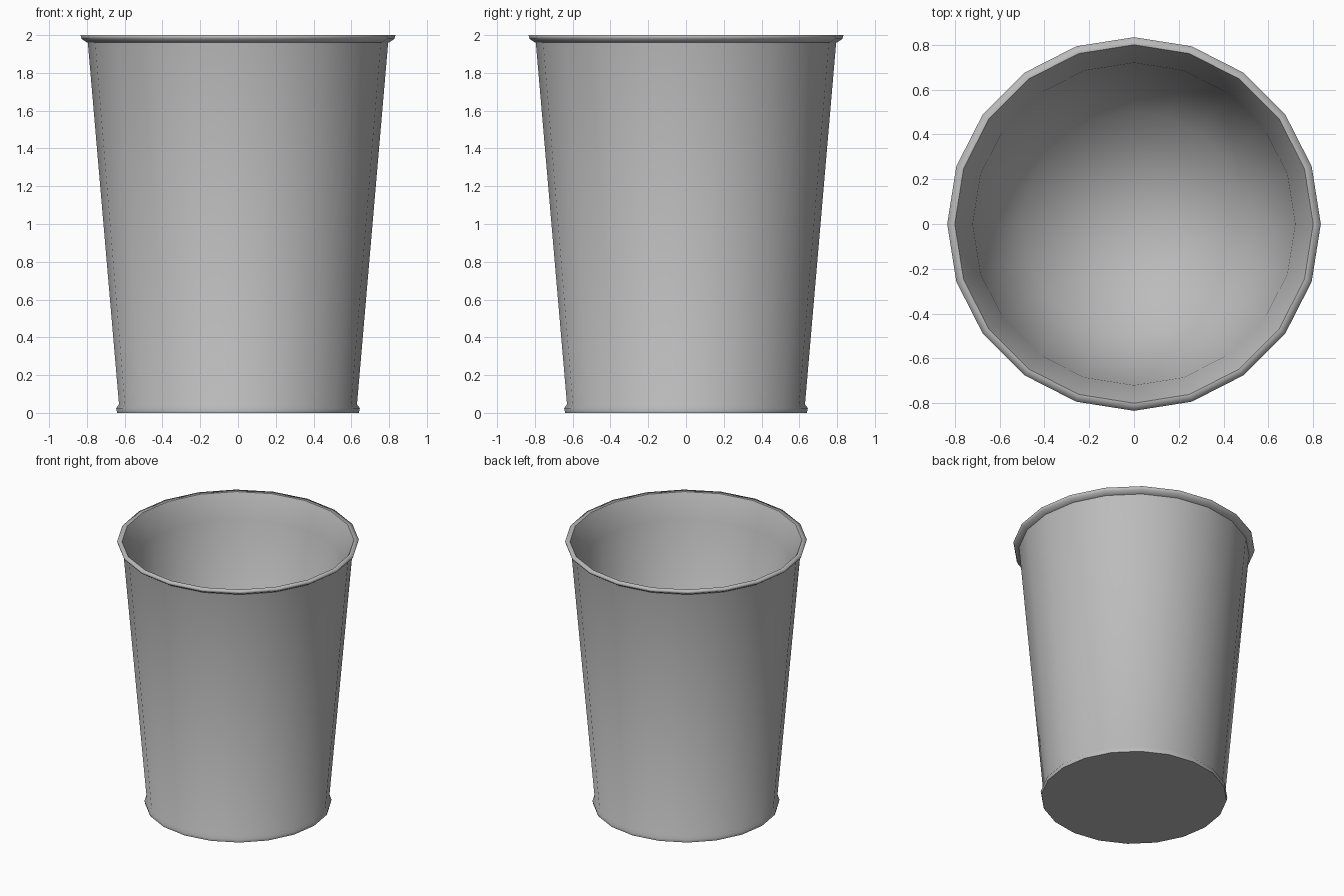
import bpy, bmesh, math

if "Cube" in bpy.data.objects:
    bpy.data.objects.remove(bpy.data.objects["Cube"])

SIDES = 20
grey = bpy.data.materials.new("dark_grey")
grey.diffuse_color = (0.5, 0.5, 0.5, 1)
grey.use_nodes = True
grey.node_tree.nodes["Principled BSDF"].inputs["Base Color"].default_value = grey.diffuse_color


def lathe(name, profile, base=False, floor=False):
    """Revolve (radius, height) points; optionally close the first / last ring."""
    bm = bmesh.new()
    rings = []
    for r, z in profile:
        rings.append([bm.verts.new((r * math.cos(2 * math.pi * i / SIDES),
                                    r * math.sin(2 * math.pi * i / SIDES), z))
                      for i in range(SIDES)])
    for a, b in zip(rings, rings[1:]):
        for i in range(SIDES):
            j = (i + 1) % SIDES
            bm.faces.new((a[i], a[j], b[j], b[i]))
    if floor:
        c = bm.verts.new((0, 0, profile[-1][1]))
        for i in range(SIDES):
            bm.faces.new((rings[-1][i], rings[-1][(i + 1) % SIDES], c))
    if base:
        bm.faces.new(rings[0][::-1])
    for f in bm.faces:
        f.smooth = len(f.verts) < 5
    mesh = bpy.data.meshes.new(name)
    bm.to_mesh(mesh)
    bm.free()
    mesh.materials.append(grey)
    obj = bpy.data.objects.new(name, mesh)
    bpy.context.collection.objects.link(obj)
    return obj


# Tapered outer wall with foot bead and flat base
lathe("outer_wall", [(0.64, 0.0), (0.645, 0.025), (0.63, 0.045), (0.795, 1.96)], base=True)
# Flared rim
lathe("rim", [(0.795, 1.96), (0.803, 1.963), (0.828, 1.98), (0.834, 2.0), (0.80, 2.0)])
# Inside: sloped lip, inner wall and floor
lathe("inner_wall", [(0.80, 2.0), (0.72, 1.83), (0.50, 0.08)], floor=True)
